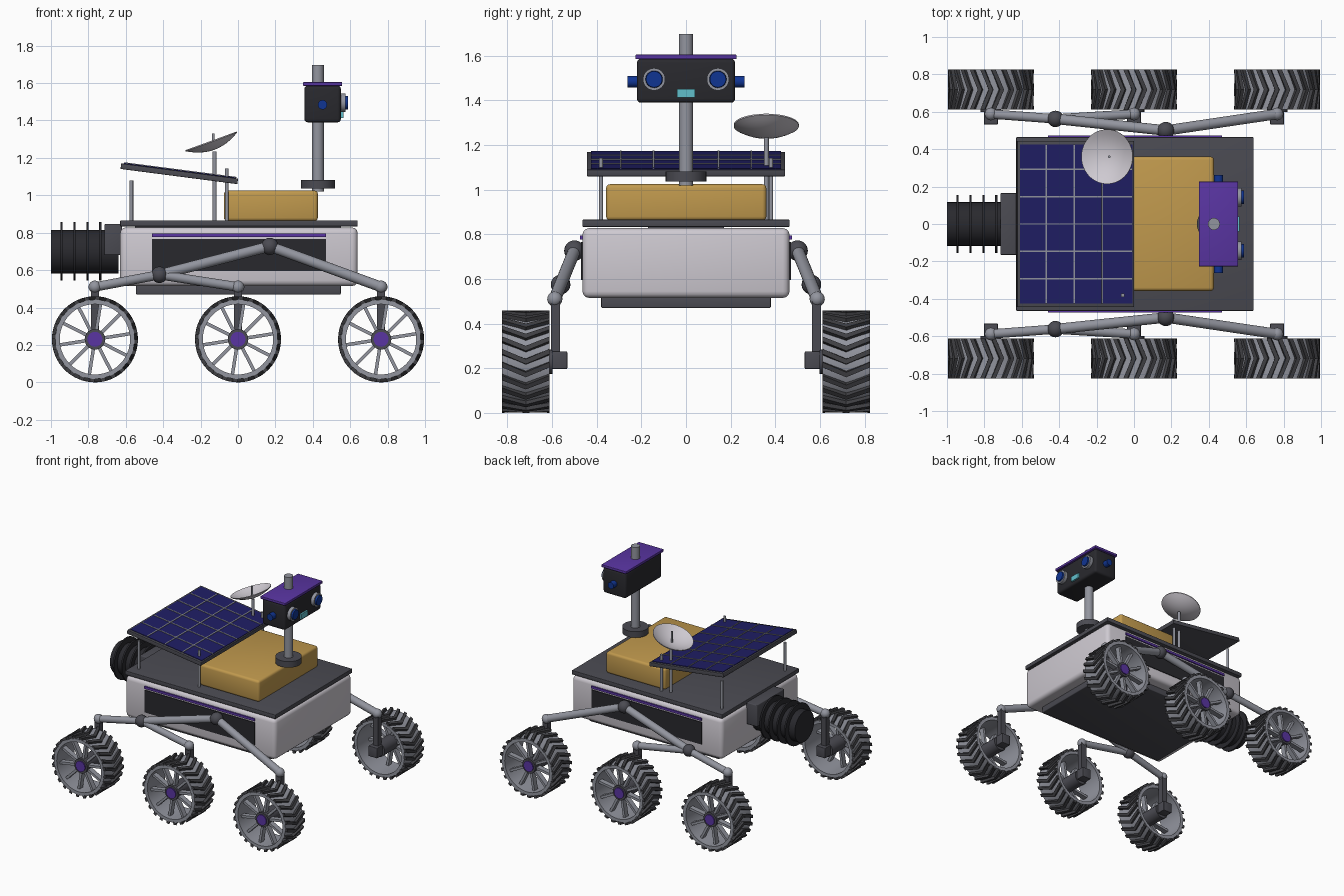
import bpy, bmesh, math
from mathutils import Vector, Matrix

if "Cube" in bpy.data.objects:
    bpy.data.objects.remove(bpy.data.objects["Cube"])

COLOURS = {
    "white_shell": (0.62, 0.59, 0.64), "charcoal": (0.07, 0.07, 0.085), "black": (0.022, 0.022, 0.027),
    "metal_grey": (0.29, 0.30, 0.345), "gold_foil": (0.53, 0.32, 0.075), "solar_navy": (0.014, 0.013, 0.13),
    "purple": (0.10, 0.035, 0.36), "lens_blue": (0.005, 0.035, 0.29), "cyan": (0.12, 0.52, 0.6),
    "tread_dark": (0.05, 0.05, 0.056),
}
MATS = {}
for key, c in COLOURS.items():
    MATS[key] = bpy.data.materials.new(key)
    MATS[key].diffuse_color = (*c, 1)


def finish(bm, name, mat):
    """Turn a bmesh into a named, coloured object with sharp edges kept."""
    bmesh.ops.recalc_face_normals(bm, faces=bm.faces)
    me = bpy.data.meshes.new(name)
    bm.to_mesh(me)
    bm.free()
    me.materials.append(MATS[mat])
    ob = bpy.data.objects.new(name, me)
    bpy.context.collection.objects.link(ob)
    bpy.ops.object.select_all(action='DESELECT')
    ob.select_set(True)
    bpy.context.view_layer.objects.active = ob
    bpy.ops.object.shade_smooth_by_angle(angle=math.radians(35))
    return ob


def box(name, x, y, z, mat, bevel=0.0, matrix=None):
    """Box given by (min, max) pairs."""
    bm = bmesh.new()
    lo, hi = Vector((x[0], y[0], z[0])), Vector((x[1], y[1], z[1]))
    bmesh.ops.create_cube(bm, size=1, matrix=Matrix.Translation((lo + hi) / 2) @ Matrix.Diagonal((*(hi - lo), 1)))
    if bevel:
        bmesh.ops.bevel(bm, geom=bm.edges[:], offset=bevel, segments=3, profile=0.5, affect='EDGES')
    if matrix:
        bm.transform(matrix)
    return finish(bm, name, mat)


def rod(name, a, b, r, mat, r2=None, segs=24):
    """Cylinder or cone from point a to point b."""
    a, b = Vector(a), Vector(b)
    rot = Vector((0, 0, 1)).rotation_difference(b - a).to_matrix().to_4x4()
    bm = bmesh.new()
    bmesh.ops.create_cone(bm, cap_ends=True, segments=segs, radius1=r, radius2=r if r2 is None else r2,
                          depth=(b - a).length, matrix=Matrix.Translation((a + b) / 2) @ rot)
    return finish(bm, name, mat)


def ball(name, p, r, mat):
    bm = bmesh.new()
    bmesh.ops.create_uvsphere(bm, u_segments=20, v_segments=12, radius=r, matrix=Matrix.Translation(p))
    return finish(bm, name, mat)


def lathe(name, profile, mat, matrix, segs=48):
    """Closed (radius, height) profile spun about z, then placed."""
    bm = bmesh.new()
    vs = [bm.verts.new((r, 0, h)) for r, h in profile]
    es = [bm.edges.new((vs[i], vs[(i + 1) % len(vs)])) for i in range(len(vs))]
    bmesh.ops.spin(bm, geom=vs + es, cent=(0, 0, 0), axis=(0, 0, 1), angle=math.tau, steps=segs, use_duplicate=False)
    bmesh.ops.remove_doubles(bm, verts=bm.verts, dist=1e-5)
    bm.transform(matrix)
    return finish(bm, name, mat)


# --- Body ---
box("body", (-0.63, 0.64), (-0.464, 0.464), (0.515, 0.828), "white_shell", 0.03)
box("belly_pan", (-0.545, 0.55), (-0.38, 0.38), (0.47, 0.52), "charcoal", 0.006)
box("top_deck", (-0.63, 0.64), (-0.464, 0.464), (0.834, 0.866), "charcoal", 0.004)
box("deck_spacer", (-0.55, 0.55), (-0.17, 0.17), (0.82, 0.84), "charcoal")
box("equipment_box", (-0.075, 0.427), (-0.358, 0.36), (0.862, 1.025), "gold_foil", 0.018)
for s in (-1, 1):
    box("side_panel", (-0.46, 0.47), sorted((s * 0.45, s * 0.47)), (0.595, 0.765), "black")
    box("side_stripe", (-0.46, 0.47), sorted((s * 0.45, s * 0.474)), (0.777, 0.795), "purple")

# --- Rear power unit with cooling fins ---
box("power_mount", (-0.715, -0.62), (-0.165, 0.165), (0.68, 0.846), "charcoal", 0.006)
rod("power_cylinder", (-1.0, 0, 0.698), (-0.64, 0, 0.698), 0.117, "black", segs=32)
for i in range(4):
    x = -0.943 + i * 0.069
    rod("cooling_fin", (x - 0.006, 0, 0.7), (x + 0.006, 0, 0.7), 0.156, "black", segs=32)

# --- Tilted solar panel: frame, cell sheet, grid lines ---
tilt = Matrix.Translation((-0.312, 0, 1.13)) @ Matrix.Rotation(math.radians(7.4), 4, 'Y')
box("solar_frame", (-0.315, 0.315), (-0.444, 0.444), (-0.03, 0), "charcoal", 0.003, tilt)
box("solar_cells", (-0.3, 0.305), (-0.425, 0.425), (-0.005, 0.004), "solar_navy", 0, tilt)
for i in range(1, 4):
    x = -0.3 + 0.605 * i / 4 - 0.01
    box("cell_line_across", (x - 0.004, x + 0.004), (-0.425, 0.425), (0, 0.008), "metal_grey", 0, tilt)
for i in range(-2, 3):
    y = i * 0.146
    box("cell_line_along", (-0.3, 0.305), (y - 0.004, y + 0.004), (0, 0.008), "metal_grey", 0, tilt)
for s in (-1, 1):
    rod("panel_rear_post", (-0.57, s * 0.381, 0.86), (-0.57, s * 0.381, 1.08), 0.01, "metal_grey", segs=12)
    rod("panel_front_post", (-0.06, s * 0.381, 0.86), (-0.06, s * 0.381, 1.143), 0.01, "metal_grey", segs=12)

# --- Dish antenna ---
rod("dish_mast", (-0.125, 0.36, 0.86), (-0.125, 0.36, 1.235), 0.011, "metal_grey", segs=12)
bowl = [(0.146 * t / 6, 0.045 * (t / 6) ** 2) for t in range(7)]
bowl += [(r, h + 0.006) for r, h in reversed(bowl)]
aim = Matrix.Translation((-0.127, 0.36, 1.243)) @ Matrix.Rotation(math.radians(-20), 4, 'Y')
lathe("dish", bowl, "white_shell", aim)
rod("dish_feed", (-0.132, 0.36, 1.245), (-0.132, 0.36, 1.33), 0.007, "metal_grey", segs=12)

# --- Camera mast and head ---
rod("mast_base", (0.427, 0, 1.036), (0.427, 0, 1.082), 0.091, "charcoal", segs=32)
rod("mast", (0.427, 0, 1.02), (0.427, 0, 1.697), 0.032, "metal_grey")
box("head", (0.355, 0.55), (-0.22, 0.22), (1.39, 1.587), "black", 0.018)
box("head_cap", (0.347, 0.557), (-0.227, 0.227), (1.585, 1.605), "purple", 0.004)
box("sensor_window", (0.53, 0.563), (-0.04, 0.04), (1.413, 1.452), "cyan")
face_x = Matrix.Rotation(math.pi / 2, 4, 'Y')
for s in (-1, 1):
    lathe("eye_ring", [(0.038, 0), (0.05, 0), (0.05, 0.03), (0.038, 0.03)], "metal_grey",
          Matrix.Translation((0.546, s * 0.143, 1.495)) @ face_x, 32)
    rod("eye_lens", (0.54, s * 0.143, 1.495), (0.588, s * 0.143, 1.495), 0.04, "lens_blue", 0.036)
    rod("side_sensor", (0.452, s * 0.21, 1.484), (0.452, s * 0.262, 1.484), 0.025, "lens_blue")

# --- Suspension arms, legs and drive motors on both sides ---
WHEEL_X = (-0.765, 0, 0.765)
for s in (-1, 1):
    pivot, knee = (0.17, s * 0.5, 0.727), (-0.42, s * 0.562, 0.575)
    ends = [(x, s * 0.588, 0.51) for x in WHEEL_X]
    rod("pivot_axle", (0.17, s * 0.45, 0.727), pivot, 0.03, "charcoal")
    ball("rocker_pivot", pivot, 0.046, "charcoal")
    ball("bogie_pivot", knee, 0.044, "charcoal")
    rod("rocker_front_arm", pivot, ends[2], 0.028, "metal_grey")
    rod("rocker_rear_arm", pivot, knee, 0.028, "metal_grey")
    rod("bogie_rear_arm", knee, ends[0], 0.025, "metal_grey")
    rod("bogie_front_arm", knee, ends[1], 0.025, "metal_grey")
    for e in ends:
        ball("arm_end", e, 0.034, "metal_grey")
        box("leg", (e[0] - 0.022, e[0] + 0.022), sorted((s * 0.564, s * 0.606)), (0.23, 0.5), "charcoal")
        box("drive_motor", (e[0] - 0.037, e[0] + 0.037), sorted((s * 0.532, s * 0.602)), (0.197, 0.275), "charcoal", 0.004)

# --- Wheel parts, modelled once about the y axis with the outside at -y ---
HALF = 0.107
to_y = Matrix.Rotation(math.pi / 2, 4, 'X')
drum = lathe("wheel_drum", [(0.188, -HALF), (0.212, -HALF), (0.212, HALF), (0.188, HALF)], "metal_grey", to_y)
hub = rod("wheel_hub", (0, 0.12, 0), (0, -0.085, 0), 0.055, "charcoal")
cap = rod("hub_cap", (0, -0.08, 0), (0, -0.093, 0), 0.04, "purple")

bm = bmesh.new()
for i in range(10):
    m = Matrix.Rotation(math.tau * (i + 0.25) / 10, 4, 'Y') @ Matrix.Translation((0, -0.05, 0.12))
    bmesh.ops.create_cube(bm, size=1, matrix=m @ Matrix.Diagonal((0.018, 0.04, 0.15, 1)))
spokes = finish(bm, "wheel_spokes", "metal_grey")

# Chevron lugs: each one a bent bar with its point leading
bm = bmesh.new()
LUGS = 24
for i in range(LUGS):
    rings = []
    for y, lag in ((-HALF, -0.2), (0, 0), (HALF, -0.2)):
        ring = []
        for r, w in ((0.205, -0.065), (0.23, -0.05), (0.23, 0.05), (0.205, 0.065)):
            a = math.tau * i / LUGS + lag + w
            ring.append(bm.verts.new((r * math.sin(a), y, r * math.cos(a))))
        rings.append(ring)
    for p, q in zip(rings, rings[1:]):
        for k in range(4):
            bm.faces.new((p[k], p[(k + 1) % 4], q[(k + 1) % 4], q[k]))
    bm.faces.new(rings[0])
    bm.faces.new(rings[2])
lugs = finish(bm, "wheel_tread", "tread_dark")

# Place six wheels, mirrored in y for the far side
for part in (drum, hub, cap, spokes, lugs):
    for s in (-1, 1):
        for x in WHEEL_X:
            ob = part if (s, x) == (-1, WHEEL_X[0]) else part.copy()
            if ob is not part:
                bpy.context.collection.objects.link(ob)
            ob.location = (x, s * 0.718, 0.23)
            ob.scale = (1, -s, 1)

for m in bpy.data.materials:
    if m.users and not m.is_grease_pencil:
        m.use_nodes = True
        m.node_tree.nodes["Principled BSDF"].inputs["Base Color"].default_value = m.diffuse_color
